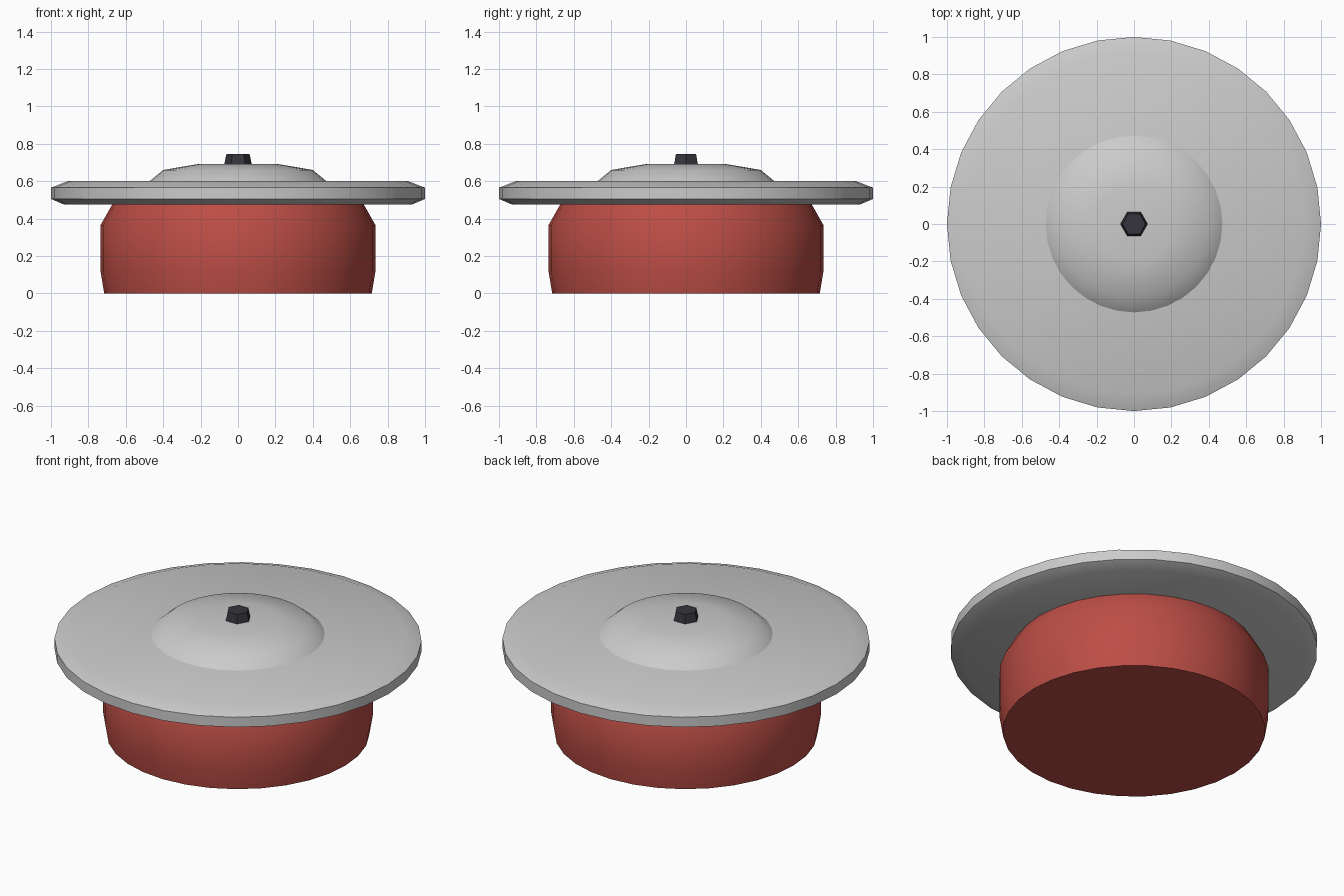
import bpy, bmesh
from math import cos, sin, pi, radians

if "Cube" in bpy.data.objects:
    bpy.data.objects.remove(bpy.data.objects["Cube"])


def lathe(name, profile, sides, color=None, smooth=True):
    """Revolve (radius, z) rings listed bottom to top and cap both ends."""
    bm = bmesh.new()
    rings = [[bm.verts.new((r * cos(2 * pi * i / sides), r * sin(2 * pi * i / sides), z))
              for i in range(sides)] for r, z in profile]
    for a, b in zip(rings, rings[1:]):
        for i in range(sides):
            j = (i + 1) % sides
            bm.faces.new((a[i], a[j], b[j], b[i]))
    bm.faces.new(rings[0][::-1])
    bm.faces.new(rings[-1])
    mesh = bpy.data.meshes.new(name)
    bm.to_mesh(mesh)
    bm.free()
    obj = bpy.data.objects.new(name, mesh)
    bpy.context.collection.objects.link(obj)
    if color:
        mat = bpy.data.materials.new(name + "_paint")
        mat.diffuse_color = (*color, 1)
        mat.use_nodes = True
        mat.node_tree.nodes["Principled BSDF"].inputs["Base Color"].default_value = mat.diffuse_color
        mesh.materials.append(mat)
    if smooth:
        bpy.ops.object.select_all(action='DESELECT')
        obj.select_set(True)
        bpy.context.view_layer.objects.active = obj
        bpy.ops.object.shade_smooth_by_angle(angle=radians(40))
    return obj


# Red bulging base
lathe("base", [(0.715, 0), (0.735, 0.12), (0.735, 0.365), (0.67, 0.48)], 32, (0.50, 0.075, 0.06))
# Wide disc with bevelled rim
lathe("disc", [(0.93, 0.475), (1, 0.505), (1, 0.565), (0.91, 0.6)], 32)
# Shallow dome on the disc
lathe("dome", [(0.475, 0.598), (0.40, 0.66), (0.205, 0.693)], 32)
# Dark six-sided knob
lathe("knob", [(0.073, 0.68), (0.073, 0.692), (0.062, 0.745)], 6, (0.035, 0.035, 0.045), False)
